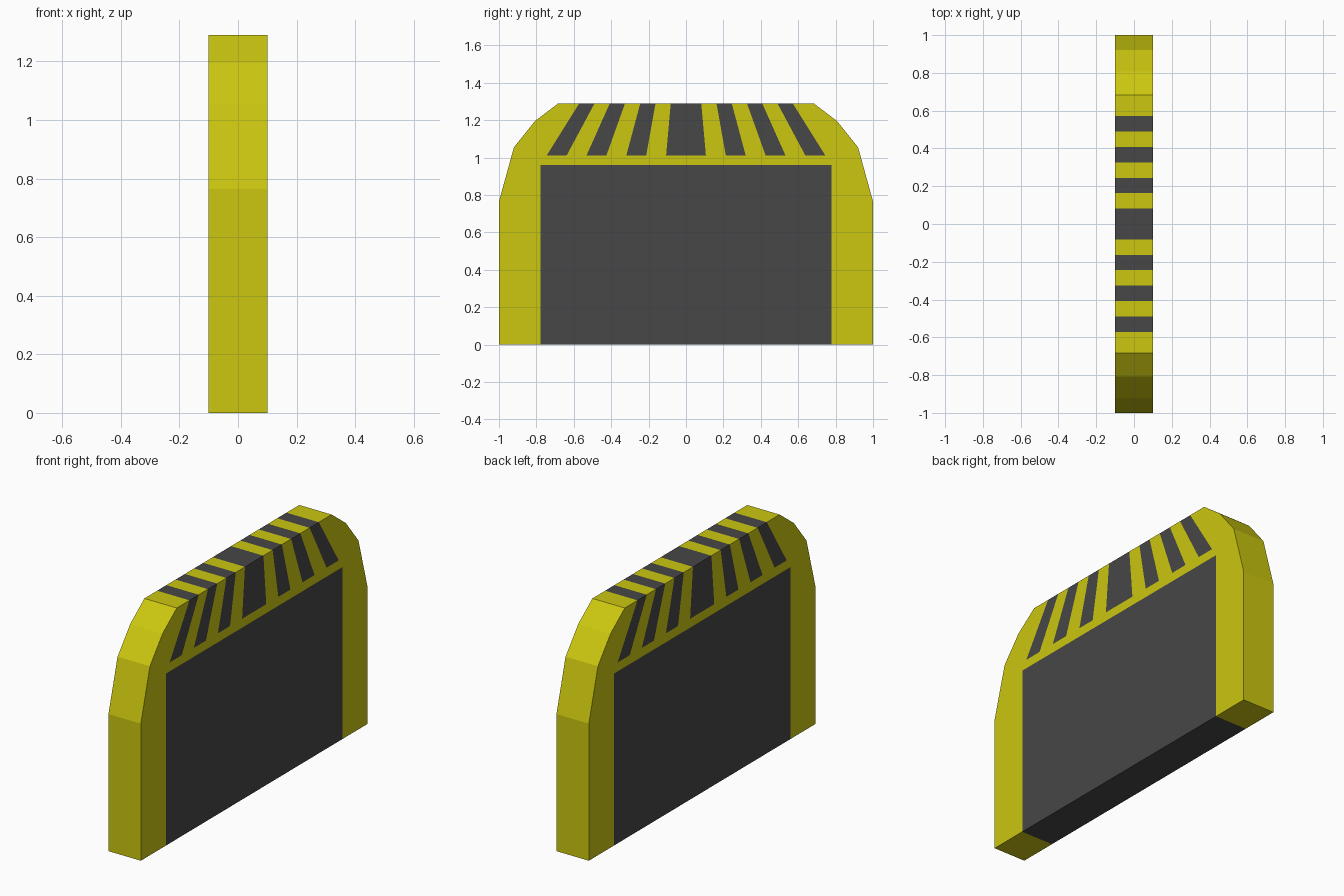
import bpy

if "Cube" in bpy.data.objects:
    bpy.data.objects.remove(bpy.data.objects["Cube"])

HALF = 0.10          # half thickness along x
TOP = 1.29
BAND = 1.01          # lower edge of the striped band
PANEL_Y, PANEL_Z = 0.778, 0.96


def material(name, rgb):
    m = bpy.data.materials.new(name)
    m.diffuse_color = (*rgb, 1)
    m.use_nodes = True
    m.node_tree.nodes["Principled BSDF"].inputs["Base Color"].default_value = m.diffuse_color
    return m


yellow = material("yellow", (0.60, 0.57, 0.005))
dark = material("dark_grey", (0.063, 0.063, 0.063))


def slab(name, profile, mat):
    """Extrude a counter-clockwise (y, z) profile through the thickness."""
    n = len(profile)
    verts = [(x, y, z) for x in (-HALF, HALF) for y, z in profile]
    faces = [list(range(n))[::-1], list(range(n, 2 * n))]
    faces += [(i, (i + 1) % n, n + (i + 1) % n, n + i) for i in range(n)]
    me = bpy.data.meshes.new(name)
    me.from_pydata(verts, [], faces)
    me.materials.append(mat)
    me.update()
    ob = bpy.data.objects.new(name, me)
    bpy.context.collection.objects.link(ob)


# Stripes: flush trapezoids fanning out towards the bottom
def stripe(a, b):
    lo, hi = 0.1065, 0.0815
    return [(a * lo, BAND), (b * lo, BAND), (b * hi, TOP), (a * hi, TOP)]


stripes = [stripe(a, b) for a, b in
           ((-7, -6), (-5, -4), (-3, -2), (-1, 1), (2, 3), (4, 5), (6, 7))]
for i, s in enumerate(stripes):
    slab(f"stripe_{i + 1}", s, dark)

# Central panel, open to the underside
slab("panel", [(-PANEL_Y, 0), (PANEL_Y, 0), (PANEL_Y, PANEL_Z), (-PANEL_Y, PANEL_Z)], dark)

# Frame: chamfered arch with notches for the stripes and the panel
shoulder = [(1, 0), (1, 0.765), (0.92, 1.055), (0.808, 1.195), (0.683, TOP)]
notches = []
for bl, br, tr, tl in reversed(stripes):
    notches += [tr, br, bl, tl]
opening = [(-PANEL_Y, 0), (-PANEL_Y, PANEL_Z), (PANEL_Y, PANEL_Z), (PANEL_Y, 0)]
slab("frame", shoulder + notches + [(-y, z) for y, z in reversed(shoulder)] + opening, yellow)
